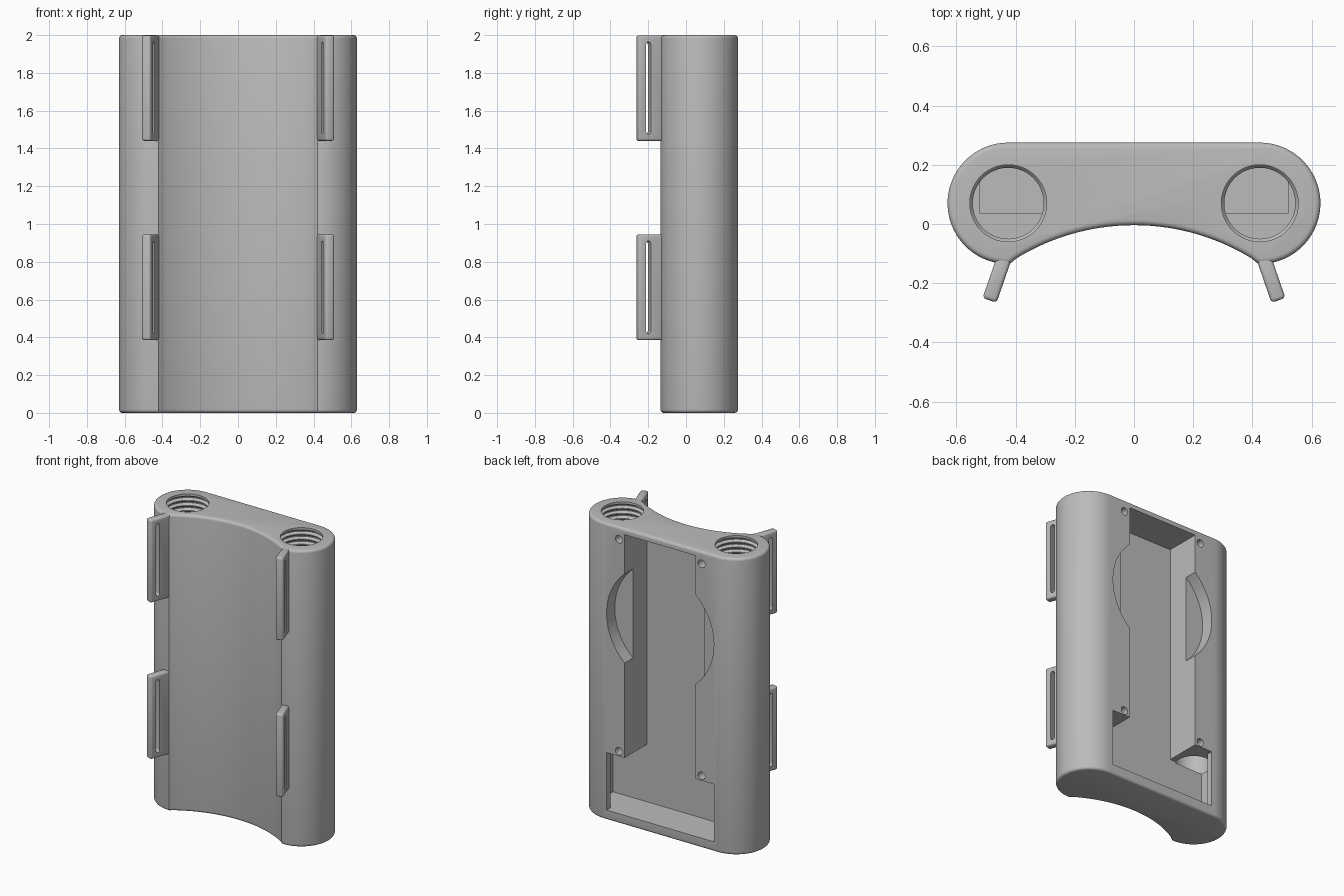
import bpy, bmesh, math
from mathutils import Matrix, Vector

old = bpy.data.objects.get("Cube")
if old:
    bpy.data.objects.remove(old)

grey = bpy.data.materials.new("light_grey")
grey.use_nodes = True
COLOUR = (0.5, 0.5, 0.5, 1)
grey.diffuse_color = COLOUR
grey.node_tree.nodes["Principled BSDF"].inputs["Base Color"].default_value = COLOUR

TUBE_X, TUBE_Y, TUBE_R = 0.425, 0.07, 0.205
BACK = TUBE_Y + TUBE_R


def to_object(name, bm):
    bmesh.ops.recalc_face_normals(bm, faces=bm.faces)
    mesh = bpy.data.meshes.new(name)
    bm.to_mesh(mesh)
    bm.free()
    mesh.materials.append(grey)
    ob = bpy.data.objects.new(name, mesh)
    bpy.context.collection.objects.link(ob)
    return ob


def prism(name, outline, z0, z1):
    bm = bmesh.new()
    face = bm.faces.new([bm.verts.new((x, y, z0)) for x, y in outline])
    out = bmesh.ops.extrude_face_region(bm, geom=[face])
    moved = [v for v in out["geom"] if isinstance(v, bmesh.types.BMVert)]
    bmesh.ops.translate(bm, verts=moved, vec=(0, 0, z1 - z0))
    return to_object(name, bm)


def box(name, half_x, y0, y1, z0, z1):
    return prism(name, [(-half_x, y0), (half_x, y0), (half_x, y1), (-half_x, y1)], z0, z1)


def drum(name, x, z, radius, y0, y1, sides):
    # cylinder lying along y
    bm = bmesh.new()
    place = Matrix.Translation((x, (y0 + y1) / 2, z)) @ Matrix.Rotation(math.pi / 2, 4, "X")
    bmesh.ops.create_cone(bm, cap_ends=True, segments=sides, radius1=radius,
                          radius2=radius, depth=y1 - y0, matrix=place)
    return to_object(name, bm)


def lathe(name, x, y, profile, sides=48):
    bm = bmesh.new()
    verts = [bm.verts.new((r, 0, z)) for r, z in profile]
    edges = [bm.edges.new(pair) for pair in zip(verts, verts[1:])]
    bmesh.ops.spin(bm, geom=verts + edges, cent=(0, 0, 0), axis=(0, 0, 1),
                   angle=math.tau, steps=sides)
    bmesh.ops.remove_doubles(bm, verts=bm.verts, dist=1e-4)
    bmesh.ops.translate(bm, verts=bm.verts, vec=(x, y, 0))
    return to_object(name, bm)


def activate(ob):
    bpy.ops.object.select_all(action="DESELECT")
    ob.select_set(True)
    bpy.context.view_layer.objects.active = ob


def bevel(ob, width, segments, degrees):
    activate(ob)
    mod = ob.modifiers.new("rounding", "BEVEL")
    mod.width, mod.segments = width, segments
    mod.limit_method, mod.angle_limit = "ANGLE", math.radians(degrees)
    bpy.ops.object.modifier_apply(modifier=mod.name)


def cut(ob, cutter):
    activate(ob)
    mod = ob.modifiers.new("cut", "BOOLEAN")
    mod.operation, mod.solver, mod.object = "DIFFERENCE", "EXACT", cutter
    bpy.ops.object.modifier_apply(modifier=mod.name)
    bpy.data.objects.remove(cutter)


def smooth(ob):
    activate(ob)
    bpy.ops.object.shade_smooth_by_angle(angle=math.radians(32))


# Body: two round ends, flat back, hollowed front
def arc(cx, cy, r, start, end, steps):
    angles = [math.radians(start + (end - start) * i / steps) for i in range(steps + 1)]
    return [(cx + r * math.cos(a), cy + r * math.sin(a)) for a in angles]


left_end = arc(TUBE_X, TUBE_Y, TUBE_R, -91.5, 90, 36)
right_end = [(-x, y) for x, y in reversed(left_end)]
hollow = arc(0, -0.764, 0.76, 123.5, 56.5, 32)[1:-1]
body = prism("body", left_end + right_end + hollow, 0, 2)
bevel(body, 0.018, 4, 60)

# Back pocket, wide lower chamber and its opening
cut(body, box("pocket_cutter", 0.265, 0.035, 0.4, 0.2, 1.96))
cut(body, box("chamber_cutter", 0.52, 0.035, 0.235, 0.067, 0.455))
cut(body, box("opening_cutter", 0.40, 0.1, 0.4, 0.067, 0.455))

# Round finger recess across the pocket
cut(body, drum("finger_cutter", 0, 1.395, 0.40, 0.187, 0.4, 96))

# Threaded tube bores
PITCH = 0.034
bore = [(0, 2.05), (0.13, 2.05), (0.13, 1.985)]
for i in range(8):
    z = 1.985 - i * PITCH
    bore += [(0.148, z - 0.012), (0.148, z - 0.018), (0.13, z - 0.028), (0.13, z - PITCH)]
bore += [(0.12, 1.70), (0.12, 0.445), (0, 0.445)]
for side in (-1, 1):
    cut(body, lathe("bore_cutter", side * TUBE_X, TUBE_Y, bore))
    # Screw holes beside the pocket
    for z in (0.488, 1.917):
        cut(body, drum("screw_cutter", side * 0.308, z, 0.026, BACK - 0.09, 0.4, 20))
smooth(body)

# Slotted strap loops on the front
TILT = math.radians(19)
LENGTH, THICK = 0.165, 0.05
TIP = Vector((0.488, -0.258, 0))


def strap_loop(name, side, z0, z1):
    t = THICK / 2
    ob = prism(name, [(-t, 0), (t, 0), (t, LENGTH), (-t, LENGTH)], z0, z1)
    bevel(ob, 0.012, 3, 60)
    # slot with round ends
    r, y = 0.0135, 0.054
    ends = arc(z1 - 0.035 - r, y, r, -90, 90, 10) + arc(z0 + 0.035 + r, y, r, 90, 270, 10)
    slot = prism("slot_cutter", ends, -0.1, 0.1)
    # stand the slot outline upright and run it through the plate
    slot.data.transform(Matrix(((0, 0, 1, 0), (0, 1, 0, 0), (1, 0, 0, 0), (0, 0, 0, 1))))
    slot.data.flip_normals()
    cut(ob, slot)
    ob.data.transform(Matrix.Translation(TIP) @ Matrix.Rotation(TILT, 4, "Z"))
    if side < 0:
        ob.data.transform(Matrix.Scale(-1, 4, (1, 0, 0)))
        ob.data.flip_normals()
    smooth(ob)


for side, word in ((1, "left"), (-1, "right")):
    strap_loop("upper_" + word + "_strap_loop", side, 1.44, 1.998)
    strap_loop("lower_" + word + "_strap_loop", side, 0.385, 0.945)
